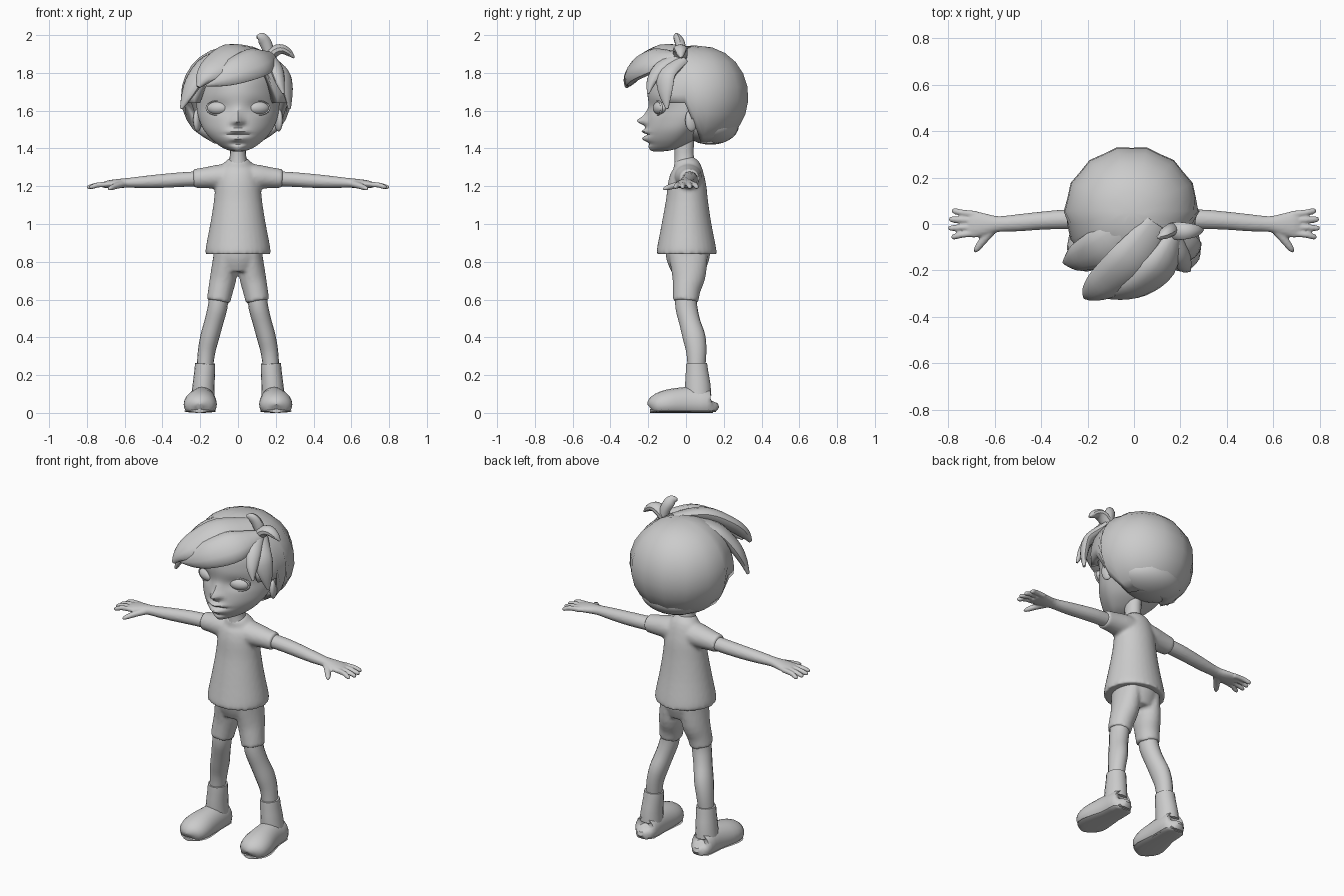
import bpy, bmesh, math
from mathutils import Vector

GREY = bpy.data.materials.new("plain grey")
GREY.diffuse_color = (0.6, 0.6, 0.6, 1)
HEAD = Vector((0, 0.04, 1.66))


def finish(name, bm, angle=40):
    bmesh.ops.recalc_face_normals(bm, faces=bm.faces)
    me = bpy.data.meshes.new(name)
    bm.to_mesh(me)
    bm.free()
    ob = bpy.data.objects.new(name, me)
    bpy.context.collection.objects.link(ob)
    me.materials.append(GREY)
    select([ob])
    bpy.ops.object.shade_smooth_by_angle(angle=math.radians(angle))
    return ob


def select(obs):
    bpy.ops.object.select_all(action='DESELECT')
    for o in obs:
        o.select_set(True)
    bpy.context.view_layer.objects.active = obs[0]


def spline(pts, steps):
    """Catmull-Rom through tuples of any length."""
    out = []
    for i in range(len(pts) - 1):
        p = [pts[max(i - 1, 0)], pts[i], pts[i + 1], pts[min(i + 2, len(pts) - 1)]]
        for k in range(steps):
            t = k / steps
            out.append([0.5 * (2 * b + (c - a) * t + (2 * a - 5 * b + 4 * c - d) * t * t
                               + (3 * b - a - 3 * c + d) * t ** 3) for a, b, c, d in zip(*p)])
    return out + [list(pts[-1])]


def bridge(bm, rings):
    n = len(rings[0])
    for a, b in zip(rings, rings[1:]):
        for i in range(n):
            bm.faces.new((a[i], a[(i + 1) % n], b[(i + 1) % n], b[i]))
    bm.faces.new(rings[0])
    bm.faces.new(rings[-1])


def sweep(name, pts, flat=None, n=16, steps=3, mirror=False, floor=None):
    """Loft (x, y, z, width, thickness) sections; flat = thickness direction (radial from head if None)."""
    pts = spline(pts, steps)
    bm = bmesh.new()
    rings = []
    for i, p in enumerate(pts):
        c = Vector(p[:3])
        t = (Vector(pts[min(i + 1, len(pts) - 1)][:3]) - Vector(pts[max(i - 1, 0)][:3])).normalized()
        up = Vector(flat) if flat else c - HEAD
        w = t.cross(up).normalized()
        up = w.cross(t)
        ring = []
        for k in range(n):
            a = math.tau * k / n
            v = c + w * max(p[3], .003) * math.cos(a) + up * max(p[4], .003) * math.sin(a)
            if floor is not None:
                v.z = max(v.z, floor)
            ring.append(bm.verts.new(v))
        rings.append(ring)
    bridge(bm, rings)
    ob = finish(name, bm)
    if mirror:
        ob.modifiers.new("mirror", 'MIRROR')
    return ob


def fuse(parts, voxel, smooth):
    """Join overlapping parts into one skin."""
    select(parts)
    bpy.ops.object.convert(target='MESH')
    bpy.ops.object.join()
    ob = bpy.context.object
    m = ob.modifiers.new("skin", 'REMESH')
    m.mode, m.voxel_size, m.use_smooth_shade = 'VOXEL', voxel, True
    s = ob.modifiers.new("relax", 'SMOOTH')
    s.factor, s.iterations = 0.5, smooth
    return ob


Y, Z = (0, 1, 0), (0, 0, 1)

# shirt with sleeves
fuse([sweep("shirt", [(0, .003, .84, .172, .16), (0, .003, .88, .17, .155), (0, .003, 1.0, .147, .132),
                      (0, .005, 1.12, .128, .112), (0, .005, 1.22, .118, .1), (0, .005, 1.29, .1, .08),
                      (0, -.005, 1.325, .07, .062), (0, -.01, 1.345, .05, .05)], Y, 32),
      sweep("sleeve", [(.0, .01, 1.25, .075, .07), (.09, .012, 1.25, .072, .066),
                       (.17, .016, 1.245, .06, .056), (.235, .018, 1.24, .052, .05)], Z, 24, mirror=True)],
     .01, 4)

# shorts
fuse([sweep("shorts", [(0, .01, .9, .13, .12), (0, .01, .82, .128, .115), (0, .012, .75, .1, .09)], Y, 32),
      sweep("shorts_leg", [(.065, .012, .85, .062, .105), (.076, .015, .73, .07, .09),
                           (.092, .003, .65, .066, .073), (.103, -.002, .59, .062, .068)], Y, 24, mirror=True)],
     .01, 3)

# legs, socks, shoes
sweep("leg", [(.1, 0, .63, .05, .058), (.108, .002, .56, .052, .058), (.128, .02, .48, .05, .056),
              (.15, .043, .4, .05, .06), (.167, .055, .32, .046, .053), (.177, .055, .22, .042, .045)],
      Y, 16, mirror=True)
sweep("sock", [(.174, .056, .262, .046, .046), (.174, .056, .262, .053, .056), (.176, .058, .22, .055, .06),
               (.182, .062, .15, .058, .068), (.185, .065, .09, .062, .07)], Y, 18, 2, mirror=True)
sweep("shoe", [(.186, .146, .06, .02, .025), (.186, .138, .05, .05, .06), (.187, .11, .05, .068, .08),
               (.188, .04, .05, .072, .088), (.193, -.03, .048, .08, .086), (.2, -.1, .045, .088, .078),
               (.203, -.155, .04, .078, .062), (.204, -.183, .035, .05, .042), (.204, -.192, .03, .02, .02)],
      Z, 20, 2, mirror=True, floor=.006)
sweep("sole", [(.187, .142, .01, .03, .01), (.187, .12, .01, .062, .01), (.19, .02, .01, .066, .01),
               (.2, -.1, .01, .087, .01), (.203, -.16, .01, .07, .01), (.204, -.19, .01, .025, .01)],
      Z, 12, 2, mirror=True, floor=0)

# arms with hands
arm = [sweep("arm", [(.2, .02, 1.24, .042, .04), (.3, .02, 1.235, .042, .039), (.4, .014, 1.228, .039, .037),
                     (.5, .005, 1.222, .037, .032), (.58, 0, 1.218, .034, .026), (.64, -.002, 1.214, .048, .024),
                     (.69, -.002, 1.21, .058, .02), (.715, 0, 1.206, .05, .014)], Z)]
for y0, y1, tip in ((.042, .056, .785), (.016, .02, .797), (-.012, -.018, .8), (-.038, -.055, .787)):
    arm.append(sweep("finger", [(.68, y0, 1.21, .015, .015), (.74, (y0 + y1) / 2, 1.207, .0135, .014),
                                (tip - .012, y1, 1.196, .0125, .012), (tip, y1, 1.193, .005, .005)], Z, 10))
arm.append(sweep("thumb", [(.61, -.02, 1.212, .024, .02), (.645, -.065, 1.202, .019, .017),
                           (.675, -.105, 1.19, .014, .013), (.686, -.122, 1.185, .005, .005)], Z, 10))
hand = fuse(arm, .006, 2)
hand.modifiers.new("mirror", 'MIRROR')

# neck
sweep("neck", [(0, -.005, 1.3, .062, .06), (0, -.008, 1.335, .048, .053), (0, -.01, 1.38, .042, .05),
               (0, -.01, 1.46, .046, .055)], Y)

# head: rings of (z, half width, front, back) with nose, lips and sockets pushed out or in
bm = bmesh.new()
rings = []
for z, w, f, b in spline([(1.384, .02, -.17, -.13), (1.39, .05, -.187, -.08), (1.41, .092, -.2, -.02),
                          (1.45, .142, -.213, .05), (1.5, .182, -.212, .1), (1.56, .208, -.203, .16),
                          (1.62, .219, -.196, .2), (1.7, .219, -.204, .22), (1.78, .208, -.19, .22),
                          (1.86, .16, -.13, .18), (1.91, .06, -.04, .1)], 6):
    ring = []
    for k in range(72):
        a = math.tau * k / 72
        x, y = w * math.cos(a), (f + b) / 2 + (b - f) / 2 * math.sin(a)
        y += .03 * math.cos(a) ** 2 * (1 - math.sin(a))
        if math.sin(a) < -.1:
            g = lambda cx, cz, sx, sz: math.exp(-((abs(x) - cx) / sx) ** 2 - ((z - cz) / sz) ** 2)
            y -= .046 * g(0, 1.545, .024, .02) + .02 * g(0, 1.575, .02, .035) + .012 * g(.022, 1.537, .014, .012)
            y -= .024 * g(0, 1.49, .045, .012) + .02 * g(0, 1.452, .036, .013)
            y += .016 * g(0, 1.473, .055, .006) + .012 * g(0, 1.425, .05, .01)
            y += .014 * g(.1, 1.615, .05, .035)
        ring.append(bm.verts.new((x, y, z)))
    rings.append(ring)
bridge(bm, rings)
finish("head", bm)


def ellipsoid(name, loc, size, turn):
    bpy.ops.mesh.primitive_uv_sphere_add(segments=24, ring_count=14, location=loc, rotation=(0, 0, turn))
    ob = bpy.context.object
    ob.name, ob.scale = name, size
    ob.data.materials.append(GREY)
    bpy.ops.object.shade_smooth()


# eyes, eyelid rims and ears
for s in (-1, 1):
    turn = s * .33
    ellipsoid("eyeball", (s * .107, -.136, 1.614), (.061, .036, .036), turn)
    bpy.ops.mesh.primitive_torus_add(major_segments=32, minor_segments=8, major_radius=.062, minor_radius=.006,
                                     location=(s * .107, -.15, 1.614), rotation=(math.pi / 2, 0, turn))
    rim = bpy.context.object
    rim.name, rim.scale = "eyelid_rim", (1, .6, 1)
    rim.data.materials.append(GREY)
    bpy.ops.object.shade_smooth()
    ellipsoid("ear", (s * .215, .03, 1.55), (.02, .036, .06), s * .35)

# hair cap: dome whose lower edge drops from hairline to sideburn to nape
bm = bmesh.new()
N, M = 28, 10
top = bm.verts.new((-.01, .05, 1.945))
prev = None
for j in range(1, M + 1):
    ring = []
    for k in range(N):
        a = math.tau * k / N
        back = math.sin(a)
        edge = 1.8 if back < -.72 else 1.64 if back < -.02 else 1.5 if back < .12 else 1.425
        t = math.acos(max(-1, (edge - 1.675) / .27)) * j / M
        bump = 1 + .015 * math.cos(a * 14)
        r = math.sin(t) ** .92 * bump
        ring.append(bm.verts.new((-.01 + .288 * r * math.cos(a), .055 + .278 * r * back, 1.675 + .27 * math.cos(t))))
    for k in range(N):
        q = (k + 1) % N
        bm.faces.new((prev[k], prev[q], ring[q], ring[k]) if prev else (top, ring[q], ring[k]))
    prev = ring
hair = finish("hair_cap", bm, 60)
thick = hair.modifiers.new("thickness", 'SOLIDIFY')
thick.thickness, thick.offset = .04, -1
# nape hair closing the underside
ellipsoid("nape_hair", (-.005, .13, 1.52), (.19, .15, .1), 0)

# fringe locks and tufts
LOCKS = {
    "fringe_front": [(.17, -.05, 1.88, .04, .03), (.11, -.18, 1.86, .09, .045), (.01, -.26, 1.82, .085, .045),
                     (-.09, -.29, 1.775, .055, .032), (-.17, -.3, 1.735, .008, .008)],
    "fringe_upper": [(.1, .0, 1.91, .06, .02), (-.01, -.15, 1.895, .1, .045), (-.12, -.25, 1.83, .085, .04),
                     (-.18, -.295, 1.775, .05, .03), (-.21, -.315, 1.725, .01, .01)],
    "fringe_side": [(0, 0, 1.92, .06, .02), (-.13, -.1, 1.86, .09, .035), (-.22, -.14, 1.77, .07, .035),
                    (-.265, -.16, 1.69, .045, .025), (-.3, -.165, 1.61, .008, .008)],
    "temple_front": [(.17, -.04, 1.88, .03, .025), (.2, -.13, 1.83, .042, .028), (.22, -.18, 1.76, .032, .022),
                     (.24, -.2, 1.69, .006, .006)],
    "temple_back": [(.17, -.02, 1.87, .04, .025), (.235, -.1, 1.8, .055, .028), (.262, -.11, 1.71, .045, .022),
                    (.272, -.1, 1.61, .008, .008)],
}
for name, pts in LOCKS.items():
    sweep(name, pts, None, 12, 4)
sweep("tuft_up", [(.17, -.02, 1.86, .025, .025), (.16, -.025, 1.92, .03, .028), (.142, -.035, 1.965, .032, .026),
                  (.122, -.05, 1.988, .026, .018), (.1, -.06, 1.99, .008, .006)], Y, 10)
sweep("tuft_side", [(.15, -.03, 1.87, .03, .035), (.195, -.03, 1.915, .03, .04), (.235, -.03, 1.925, .025, .035),
                    (.272, -.028, 1.905, .018, .024), (.297, -.025, 1.88, .005, .006)], Y, 10)
